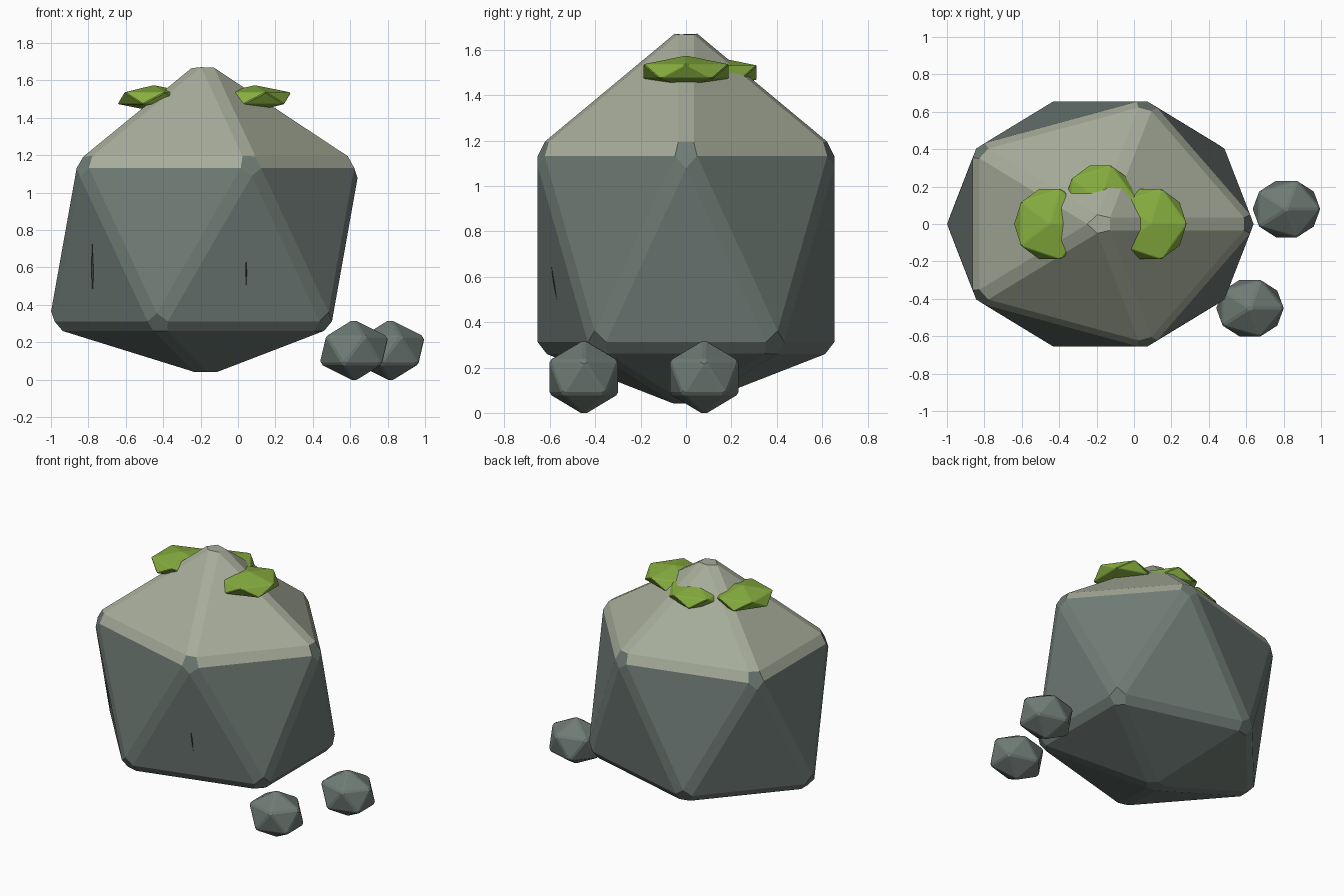
import bpy, bmesh
from mathutils import Vector

if "Cube" in bpy.data.objects:
    bpy.data.objects.remove(bpy.data.objects["Cube"])


def material(name, rgb):
    m = bpy.data.materials.new(name)
    m.diffuse_color = (*rgb, 1)
    m.use_nodes = True
    m.node_tree.nodes["Principled BSDF"].inputs["Base Color"].default_value = m.diffuse_color
    return m


STONE = material("stone", (0.16, 0.20, 0.18))
PALE = material("pale_stone", (0.38, 0.41, 0.32))
MOSS = material("moss", (0.24, 0.42, 0.05))
DARK = material("crack", (0.05, 0.06, 0.055))


def finish(name, bm, mats):
    bmesh.ops.recalc_face_normals(bm, faces=bm.faces[:])
    me = bpy.data.meshes.new(name)
    bm.to_mesh(me)
    bm.free()
    for m in mats:
        me.materials.append(m)
    ob = bpy.data.objects.new(name, me)
    bpy.context.collection.objects.link(ob)
    return ob


def chiselled_stone(center, scale, bevel, bottom=None):
    """Twenty-sided block with chamfered edges; bottom flattens the lowest point."""
    bm = bmesh.new()
    bmesh.ops.create_icosphere(bm, subdivisions=1, radius=1)
    for v in bm.verts:
        lowest = v.co.z < -0.9
        v.co = Vector(a * s + c for a, s, c in zip(v.co, scale, center))
        if lowest and bottom is not None:
            v.co.z = bottom
    if bevel:
        bmesh.ops.bevel(bm, geom=bm.edges[:], offset=bevel, offset_type='OFFSET',
                        segments=1, profile=0.5, affect='EDGES', clamp_overlap=True)
    return bm


# Main boulder with a pale weathered cap
bm = chiselled_stone((-0.18, 0, 0.722), (0.934, 0.782, 1.0), 0.038, bottom=0.015)
bm.normal_update()
for f in bm.faces:
    c = f.calc_center_median()
    ring_corner = len(f.verts) == 5 and c.z < 1.5
    if c.z > 1.14 and not ring_corner:
        f.material_index = 1
finish("boulder", bm, [STONE, PALE])

# Two pebbles beside it
for i, (x, y) in enumerate([(0.62, -0.45), (0.815, 0.08)]):
    finish(f"pebble_{i + 1}",
           chiselled_stone((x, y, 0.157), (0.206, 0.181, 0.167), 0.009), [STONE])

# Moss pads around the peak
for i, (x, y, z) in enumerate([(-0.45, 0, 1.505), (0.09, 0, 1.505), (-0.18, 0.125, 1.5)]):
    finish(f"moss_pad_{i + 1}",
           chiselled_stone((x, y, z), (0.216, 0.222, 0.07), 0.004), [MOSS])

# Thin cracks lying on the front faces: top point, bottom point
for i, (top, low) in enumerate([((-0.78, -0.397, 0.74), (-0.775, -0.305, 0.41)),
                                ((0.04, -0.603, 0.74), (0.045, -0.553, 0.42))]):
    bm = bmesh.new()
    a, b = Vector(top), Vector(low)
    mid = (a + b) / 2
    out = Vector((-0.8, -0.6, 0)) if i == 0 else Vector((0.25, -0.97, 0))
    side = Vector((-out.y, out.x, 0))
    ring = [bm.verts.new(mid + d) for d in
            (side * 0.009, out * 0.008, -side * 0.009, -out * 0.008)]
    for tip in (bm.verts.new(a), bm.verts.new(b)):
        for k in range(4):
            bm.faces.new((ring[k], ring[(k + 1) % 4], tip))
    finish(f"crack_{i + 1}", bm, [DARK])
